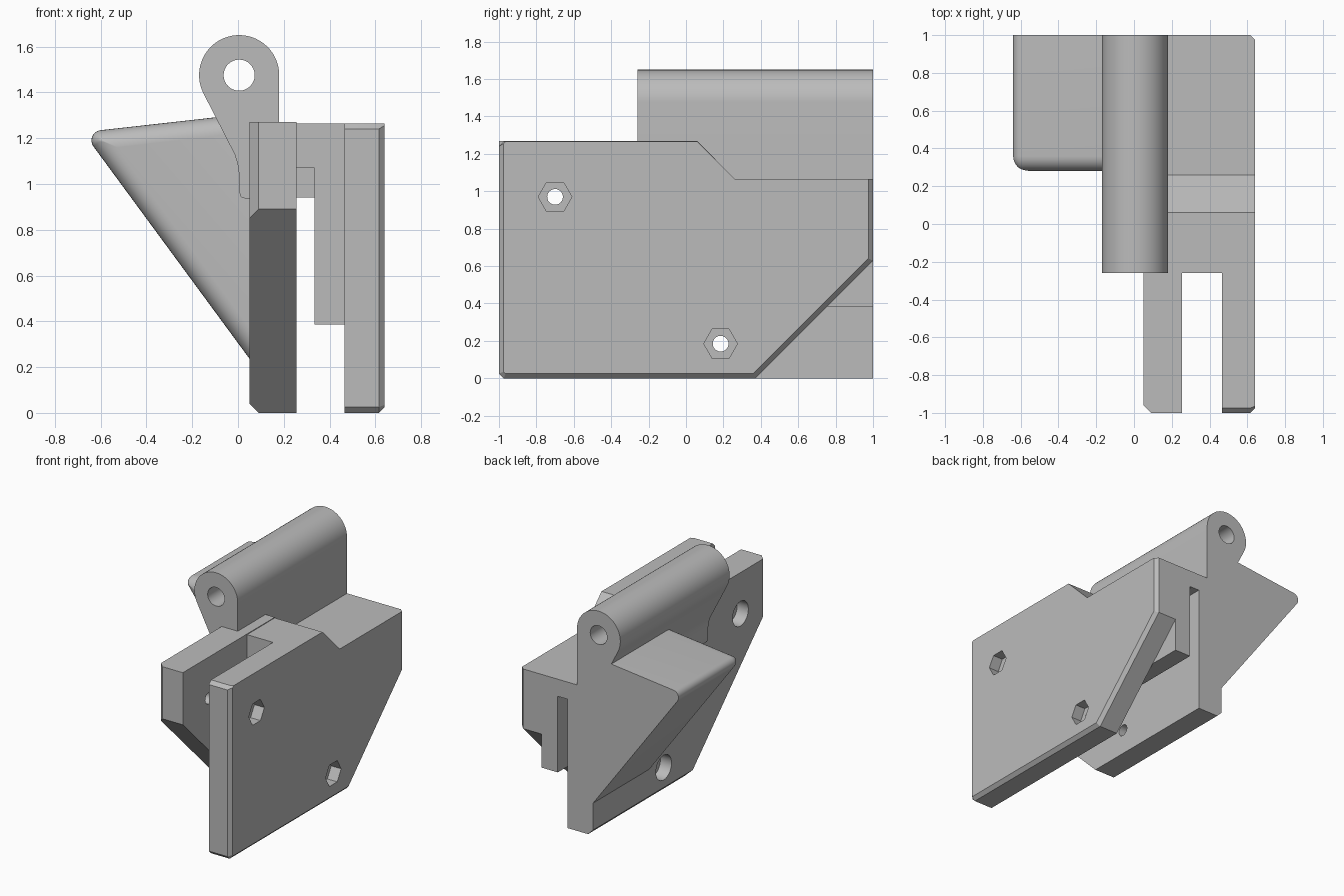
import bpy, bmesh
from math import sin, cos, radians, pi

cube = bpy.data.objects.get("Cube")
if cube:
    bpy.data.objects.remove(cube, do_unlink=True)

grey = bpy.data.materials.new("plain grey")
grey.use_nodes = True
COLOUR = (0.5, 0.5, 0.5, 1)
grey.diffuse_color = COLOUR
grey.node_tree.nodes["Principled BSDF"].inputs["Base Color"].default_value = COLOUR


def loft(name, axis, layers):
    """Solid through stacked outlines: yz outlines along x, or xz outlines along y."""
    bm = bmesh.new()
    rings = []
    for depth, outline in layers:
        rings.append([bm.verts.new((depth, a, b) if axis == "x" else (a, depth, b))
                      for a, b in outline])
    for lower, upper in zip(rings, rings[1:]):
        for i in range(len(lower)):
            j = (i + 1) % len(lower)
            bm.faces.new((lower[i], lower[j], upper[j], upper[i]))
    bm.faces.new(rings[0])
    bm.faces.new(rings[-1])
    bmesh.ops.recalc_face_normals(bm, faces=bm.faces)
    mesh = bpy.data.meshes.new(name)
    bm.to_mesh(mesh)
    bm.free()
    mesh.materials.append(grey)
    obj = bpy.data.objects.new(name, mesh)
    bpy.context.collection.objects.link(obj)
    return obj


def prism(name, axis, start, end, outline):
    return loft(name, axis, [(start, outline), (end, outline)])


def arc(centre, radius, first, last, count):
    angles = [radians(first + (last - first) * i / (count - 1)) for i in range(count)]
    return [(centre[0] + radius * cos(t), centre[1] + radius * sin(t)) for t in angles]


def circle(centre, radius, sides):
    return arc(centre, radius, 0, 360 - 360 / sides, sides)


def cut(target, axis, start, end, outline):
    cutter = prism("cutter", axis, start, end, outline)
    cutter.hide_render = True
    mod = target.modifiers.new("cut", "BOOLEAN")
    mod.operation, mod.solver, mod.object = "DIFFERENCE", "EXACT", cutter
    bpy.context.view_layer.objects.active = target
    bpy.ops.object.modifier_apply(modifier=mod.name)
    bpy.data.objects.remove(cutter, do_unlink=True)


BACK, HINGE_FRONT, TOP, LOW_TOP = 1, -0.26, 1.265, 1.065
INNER, OUTER = 0.255, 0.465          # slot walls between the two plates
step = [(0.26, LOW_TOP), (0.06, TOP)]  # sloping step in the top

# Right-hand clamp plate, chamfered around its outer face
c = 0.025
base = [(c - 1, 0), (0.37, 0), (BACK, 0.63), (BACK, LOW_TOP), *step,
        (c - 1, TOP), (-1, TOP - c), (-1, c)]
face = [(c - 0.99, c), (0.36, c), (BACK - c, 0.64), (BACK - c, LOW_TOP), *step,
        (c - 0.99, TOP), (c - 1, TOP - 0.01), (c - 1, c + 0.01)]
nut_plate = loft("nut_plate", "x", [(OUTER, base), (0.64 - c, base), (0.64, face)])

# Hinge-side plate, chamfered at its front and bottom edges
c = 0.04
tail = [(BACK, LOW_TOP), step[0], (0.06, 1.27)]
base = [(BACK, 0), (-0.11, 0), (-1, 0.89), (-1, 1.27)]
face = [(BACK, c), (-0.11 - c, c), (c - 1, 0.89 - c), (c - 1, 1.27)]
bolt_plate = loft("bolt_plate", "x", [(0.05, face + tail[::-1]),
                                      (0.05 + c, base + tail[::-1]),
                                      (INNER, base + tail[::-1])])

# Bolt holes with hexagonal nut pockets and round head pockets
for spot in [(-0.7, 0.97), (0.185, 0.185)]:
    cut(nut_plate, "x", 0.4, 0.7, circle(spot, 0.042, 24))
    cut(nut_plate, "x", 0.56, 0.7, circle(spot, 0.09, 6))
    cut(bolt_plate, "x", 0, 0.3, circle(spot, 0.042, 24))
    cut(bolt_plate, "x", 0, 0.14, circle(spot, 0.09, 32))

# Bridge over the slot, and the spacer block hanging below it
prism("bridge", "x", INNER, OUTER,
      [(HINGE_FRONT, TOP), step[1], step[0], (BACK, LOW_TOP), (BACK, 0.94),
       (0.1, 0.94), (0.1, 1.07), (HINGE_FRONT, 1.07)])
prism("spacer_block", "x", 0.335, OUTER,
      [(HINGE_FRONT, 0.385), (BACK, 0.385), (BACK, 0.94), (0.1, 0.94),
       (0.1, 1.07), (HINGE_FRONT, 1.07)])

# Hinge barrel with its tapering leg and pin bore
pivot = (0.005, 1.475)
leg = [(-0.015, 1.13), (-0.002, 1.09), (0.005, 1.04), (0.005, 0.965),
       (0.013, 0.943), (0.035, 0.935), (0.18, 0.935)]
hinge = prism("hinge_barrel", "y", HINGE_FRONT, BACK, arc(pivot, 0.175, 0, 207, 36) + leg)
cut(hinge, "y", -1, 2, circle(pivot, 0.068, 32))


# Wedge-shaped arm with a rounded tip and rounded front edge
def wedge_outline(inset):
    radius = max(0.045 - inset, 0.002)
    shift = 2 * (inset + radius - 0.045)
    tip = (-0.595 + shift * cos(radians(-23.5)), 1.19 + shift * sin(radians(-23.5)))
    points = arc(tip, radius, 96.4, 216.6, 12)
    (x0, z0), (x1, z1) = points[0], points[-1]
    end = 0.055
    return points + [(end, z1 - (end - x1) * 1.36), (end, z0 + (end - x0) * 0.112)]


r = 0.08
layers = []
for i in range(9):
    t = pi / 2 * i / 8
    layers.append((0.28 + r * (1 - cos(t)), wedge_outline(r * (1 - sin(t)))))
loft("wedge_arm", "y", layers + [(BACK, wedge_outline(0))])

# Smooth the round surfaces, keeping the machined edges sharp
bpy.ops.object.select_all(action="DESELECT")
for obj in bpy.context.collection.objects:
    if obj.type == "MESH" and grey.name in obj.data.materials:
        obj.select_set(True)
        bpy.context.view_layer.objects.active = obj
bpy.ops.object.shade_smooth_by_angle(angle=radians(30))
